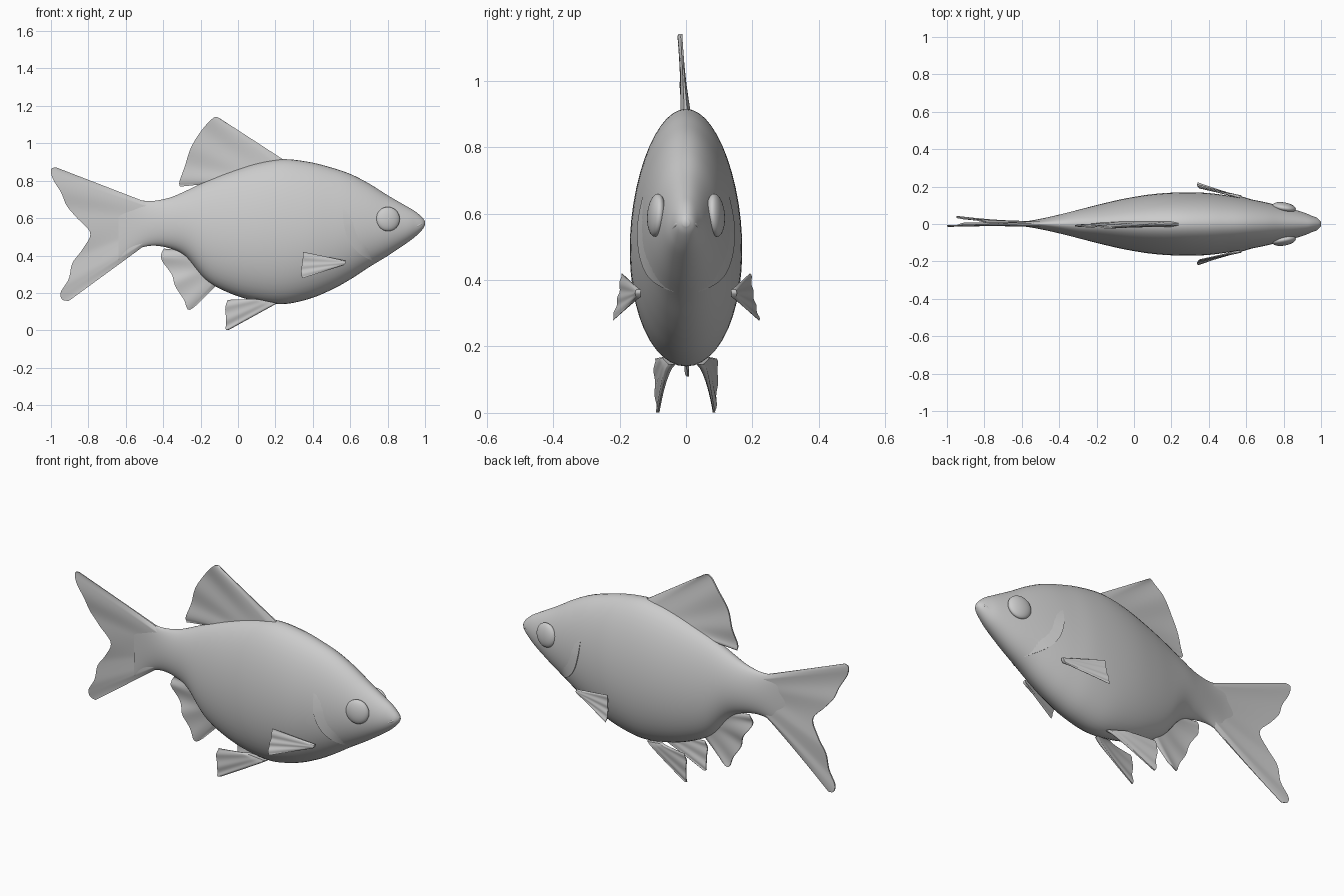
import bpy, math
from mathutils import Vector

cube = bpy.data.objects.get("Cube")
if cube:
    bpy.data.objects.remove(cube, do_unlink=True)

grey = bpy.data.materials.new("plain grey")
grey.use_nodes = True
COLOUR = (0.6, 0.6, 0.6, 1)
grey.diffuse_color = COLOUR
grey.node_tree.nodes["Principled BSDF"].inputs["Base Color"].default_value = COLOUR


def finish(ob, angle=60):
    """Give an object the material and smooth shading."""
    ob.data.materials.clear()
    ob.data.materials.append(grey)
    bpy.ops.object.select_all(action='DESELECT')
    ob.select_set(True)
    bpy.context.view_layer.objects.active = ob
    bpy.ops.object.shade_smooth_by_angle(angle=math.radians(angle))


def mesh_object(name, verts, faces, angle=60):
    me = bpy.data.meshes.new(name)
    me.from_pydata([tuple(v) for v in verts], [], faces)
    me.validate()
    ob = bpy.data.objects.new(name, me)
    bpy.context.collection.objects.link(ob)
    bpy.context.view_layer.objects.active = ob
    ob.select_set(True)
    bpy.ops.object.mode_set(mode='EDIT')
    bpy.ops.mesh.select_all(action='SELECT')
    bpy.ops.mesh.normals_make_consistent(inside=False)
    bpy.ops.object.mode_set(mode='OBJECT')
    finish(ob, angle)
    return ob


def spline(points, count):
    """Resample points evenly along a smooth curve through them."""
    pts = [Vector(p) for p in points]
    out = []
    for k in range(count):
        t = k / (count - 1) * (len(pts) - 1)
        i = min(int(t), len(pts) - 2)
        f = t - i
        b, c = pts[i], pts[i + 1]
        a = pts[i - 1] if i else b
        d = pts[i + 2] if i + 2 < len(pts) else c
        out.append(b + 0.5 * f * (c - a + f * (2 * a - 5 * b + 4 * c - d
                                               + f * (3 * (b - c) + d - a))))
    return out


def grid_faces(rows, cols, wrap=False):
    last = cols if wrap else cols - 1
    return [(r * cols + c, r * cols + (c + 1) % cols,
             (r + 1) * cols + (c + 1) % cols, (r + 1) * cols + c)
            for r in range(rows - 1) for c in range(last)]


# Body: stations of x, underside, back, half width
stations = [
    (1.0, .562, .583, .010), (.985, .538, .603, .027), (.95, .503, .634, .044),
    (.9, .465, .664, .064), (.8, .398, .722, .092), (.7, .337, .785, .116),
    (.6, .272, .836, .136), (.5, .217, .870, .152), (.38, .168, .900, .166),
    (.24, .140, .915, .168), (.1, .155, .893, .159), (-.04, .197, .848, .137),
    (-.17, .268, .797, .108), (-.28, .395, .745, .080), (-.37, .440, .708, .057),
    (-.47, .452, .691, .034), (-.56, .425, .705, .017), (-.64, .375, .735, .007)]
RINGS, SEGS = 90, 48
rings = [tuple(p) for p in
         [(v[0], v[1], v[2], v[3]) for v in spline(stations, RINGS)]]


def half_width(width, s):
    return width * math.sqrt(max(0, 1 - s * s)) * (1 - 0.1 * s)


def skin(x, z, offset=0.0):
    """Sideways distance of the body surface at x, z."""
    for a, b in zip(rings, rings[1:]):
        if b[0] <= x <= a[0]:
            f = (a[0] - x) / (a[0] - b[0])
            low, high, w = (a[i] + f * (b[i] - a[i]) for i in (1, 2, 3))
            s = (2 * z - low - high) / (high - low)
            return half_width(w, max(-1, min(1, s))) + offset
    return offset


verts = []
for x, low, high, w in rings:
    for k in range(SEGS):
        t = math.tau * k / SEGS
        s = math.sin(t)
        y = math.copysign(half_width(w, s), math.cos(t))
        verts.append((x, y, (low + high) / 2 + s * (high - low) / 2))
faces = grid_faces(RINGS, SEGS, True)
faces += [tuple(range(SEGS)), tuple(range((RINGS - 1) * SEGS, RINGS * SEGS))]
mesh_object("body", verts, faces)


def fin(name, root, tip, thick_root, thick_tip, ripple=0.0, bend=1.0, cols=40, rows=14):
    """Thin tapering sheet stretched from a root line to a free edge."""
    a, b = spline(root, cols), spline(tip, cols)
    sheets = []
    for side in (1, -1):
        for r in range(rows):
            v = r / (rows - 1)
            for c in range(cols):
                u = c / (cols - 1)
                p = a[c].lerp(b[c], v)
                p.y = a[c].y + (b[c].y - a[c].y) * v ** bend
                t = thick_tip + (thick_root - thick_tip) * (1 - v) ** 2
                rim = 0.3 + 0.7 * min(1, 8 * u, 8 * (1 - u))
                p.y += side * t * rim / 2 + ripple * v * math.sin(u * 22)
                sheets.append(p)
    n = rows * cols
    quads = grid_faces(rows, cols)
    rim = ([c for c in range(cols)] + [r * cols + cols - 1 for r in range(1, rows)]
           + [(rows - 1) * cols + c for c in range(cols - 2, -1, -1)]
           + [r * cols for r in range(rows - 2, 0, -1)])
    edge = [(i, j, j + n, i + n) for i, j in zip(rim, rim[1:] + rim[:1])]
    back = [tuple(i + n for i in q[::-1]) for q in quads]
    return mesh_object(name, sheets, quads + back + edge, 50)


# Fins on the centre line
fin("dorsal_fin",
    [(.27, 0, .895), (.1, 0, .87), (-.03, 0, .83), (-.15, 0, .785)],
    [(-.10, -.015, 1.135), (-.13, -.019, 1.137), (-.19, -.014, 1.075), (-.25, -.012, .98),
     (-.285, -.008, .875), (-.313, -.01, .795), (-.31, -.01, .768)],
    .034, .008, .003)
fin("tail_fin",
    [(-.49, 0, .685), (-.47, 0, .57), (-.49, 0, .46)],
    [(-.975, -.012, .872), (-1, -.012, .86), (-.99, -.01, .81), (-.945, -.006, .735),
     (-.915, 0, .665), (-.86, .004, .60), (-.79, .01, .52), (-.83, .018, .435),
     (-.885, .025, .36), (-.905, .03, .275), (-.947, .037, .205), (-.94, .037, .165),
     (-.905, .035, .157)],
    .035, .007, .003, 1.4, 70)
fin("anal_fin",
    [(-.11, 0, .245), (-.2, 0, .32), (-.28, 0, .425)],
    [(-.215, 0, .14), (-.265, .004, .11), (-.29, 0, .165), (-.335, -.005, .235),
     (-.355, .004, .30), (-.405, 0, .37), (-.41, 0, .41), (-.395, 0, .437)],
    .03, .007, .004)

# Parts found on both sides
for word, s in (("left", 1), ("right", -1)):
    fin(word + "_pectoral_fin",
        [(.575, s * .142, .372), (.575, s * .145, .36), (.565, s * .142, .348)],
        [(.348, s * .193, .42), (.345, s * .198, .37), (.338, s * .208, .32),
         (.342, s * .22, .278)],
        .016, .006, .002)
    fin(word + "_pelvic_fin",
        [(.10, s * .062, .168), (.16, s * .05, .155), (.21, s * .04, .145)],
        [(-.055, s * .092, .163), (-.068, s * .093, .12), (-.063, s * .09, .055),
         (-.065, s * .086, .005), (-.045, s * .083, .004)],
        .022, .006, .002, 0.6)

    # Flattened eye following the slope of the head
    bpy.ops.mesh.primitive_uv_sphere_add(
        segments=32, ring_count=16, radius=1,
        location=(.802, s * .089, .595), rotation=(s * .08, 0, s * -.17))
    eye = bpy.context.object
    eye.name = word + "_eye"
    eye.scale = (.064, .026, .065)
    finish(eye, 80)

    # Gill cover: a raised rear edge fading forward into the cheek
    line = spline([(.56, 0, .65), (.567, 0, .56), (.595, 0, .475), (.65, 0, .41),
                   (.735, 0, .362)], 30)
    plate = []
    for k, p in enumerate(line):
        lift = .006 * min(1, 4 * k / 29, 4 * (1 - k / 29))
        inner = p.lerp(Vector((.79, 0, .6)), .3)
        plate += [(p.x, s * skin(p.x, p.z, -.004), p.z),
                  (p.x, s * skin(p.x, p.z, lift), p.z),
                  (inner.x, s * skin(inner.x, inner.z, -.002), inner.z)]
    mesh_object(word + "_gill_cover", plate, grid_faces(len(line), 3), 40)

# Upper lip: a small arched tube round the snout
curve = bpy.data.curves.new("lip", 'CURVE')
curve.dimensions = '3D'
curve.bevel_depth = .006
curve.bevel_resolution = 3
path = curve.splines.new('POLY')
lip = spline([(.955, -.036, .556), (.978, -.026, .568), (.993, 0, .576),
              (.978, .026, .568), (.955, .036, .556)], 17)
path.points.add(len(lip) - 1)
for point, p in zip(path.points, lip):
    point.co = (*p, 1)
lip_object = bpy.data.objects.new("upper_lip", curve)
bpy.context.collection.objects.link(lip_object)
bpy.ops.object.select_all(action='DESELECT')
lip_object.select_set(True)
bpy.context.view_layer.objects.active = lip_object
bpy.ops.object.convert(target='MESH')
finish(bpy.context.object, 60)
